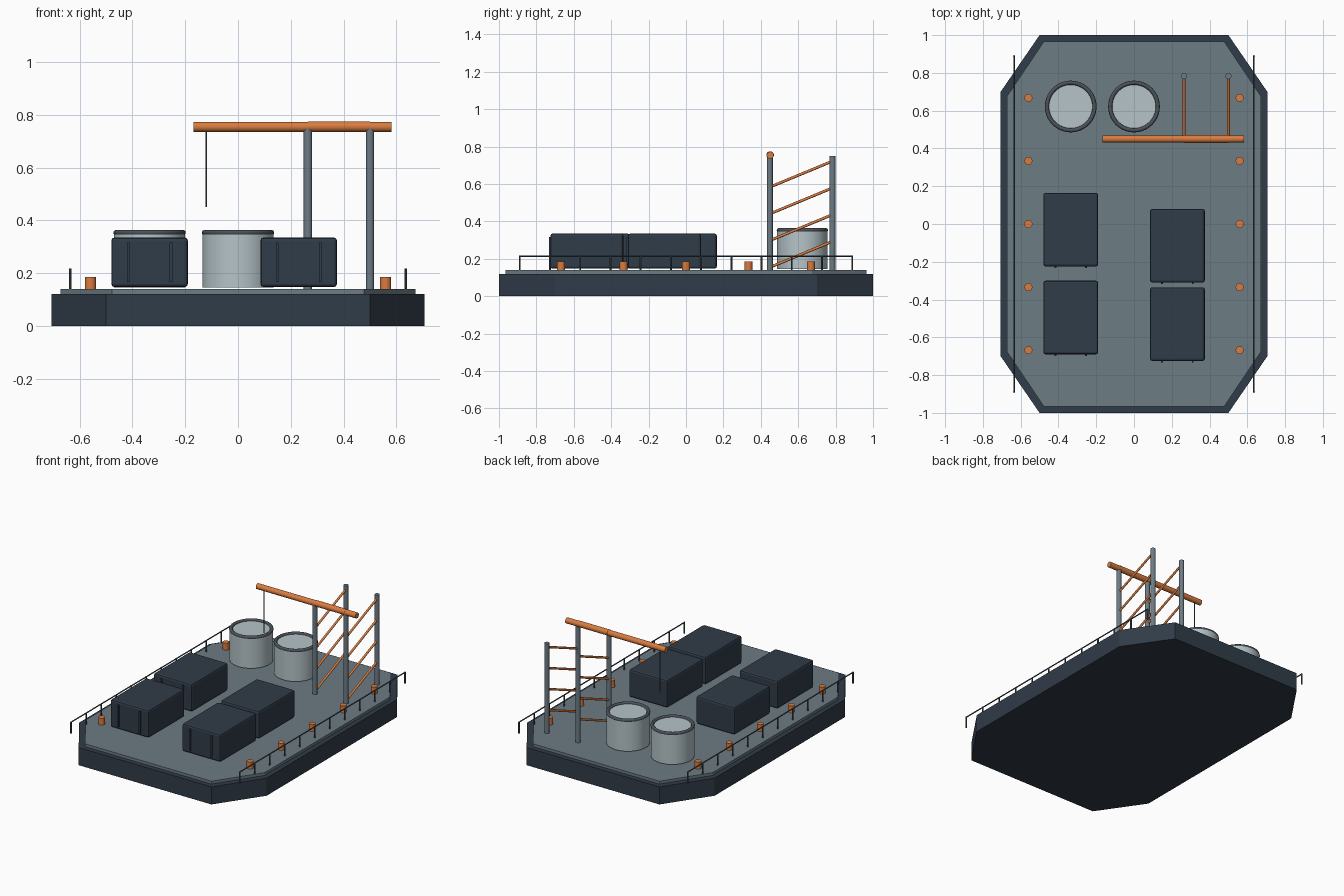
import bpy, bmesh
from math import radians
from mathutils import Vector

if "Cube" in bpy.data.objects:
    bpy.data.objects.remove(bpy.data.objects["Cube"])


def material(name, rgb):
    m = bpy.data.materials.new(name)
    m.diffuse_color = (*rgb, 1)
    m.use_nodes = True
    m.node_tree.nodes["Principled BSDF"].inputs["Base Color"].default_value = m.diffuse_color
    return m


DARK = material("dark_steel", (0.03, 0.045, 0.065))
DECK = material("deck_grey", (0.15, 0.20, 0.23))
PALE = material("pale_tank", (0.46, 0.55, 0.58))
ORANGE = material("safety_orange", (0.70, 0.20, 0.05))
RAIL = material("rail_grey", (0.07, 0.085, 0.10))


def finish(ob, name, mat, smooth=False):
    ob.name = name
    ob.data.materials.append(mat)
    if smooth:
        bpy.ops.object.shade_smooth_by_angle(angle=radians(40))
    return ob


def rod(name, a, b, r, mat, sides=16):
    a, b = Vector(a), Vector(b)
    d = b - a
    bpy.ops.mesh.primitive_cylinder_add(vertices=sides, radius=r, depth=d.length,
                                        location=(a + b) / 2,
                                        rotation=d.to_track_quat('Z', 'Y').to_euler())
    return finish(bpy.context.object, name, mat, True)


def slab(name, hx, hy, cx, cy, z0, z1, mat):
    # octagonal plate: half sizes hx, hy; flat edges end at cx, cy
    pts = [(cx, -hy), (hx, -cy), (hx, cy), (cx, hy),
           (-cx, hy), (-hx, cy), (-hx, -cy), (-cx, -hy)]
    bm = bmesh.new()
    face = bm.faces.new([bm.verts.new((x, y, z0)) for x, y in pts])
    ext = bmesh.ops.extrude_face_region(bm, geom=[face])
    top = [v for v in ext["geom"] if isinstance(v, bmesh.types.BMVert)]
    bmesh.ops.translate(bm, verts=top, vec=(0, 0, z1 - z0))
    bmesh.ops.recalc_face_normals(bm, faces=bm.faces)
    me = bpy.data.meshes.new(name)
    bm.to_mesh(me)
    bm.free()
    ob = bpy.data.objects.new(name, me)
    bpy.context.collection.objects.link(ob)
    return finish(ob, name, mat)


def box(name, loc, size, mat, bevel=0.0):
    bpy.ops.mesh.primitive_cube_add(size=1, location=loc)
    ob = bpy.context.object
    ob.scale = size
    bpy.ops.object.transform_apply(location=False, rotation=False, scale=True)
    if bevel:
        mod = ob.modifiers.new("bevel", 'BEVEL')
        mod.width = bevel
        mod.segments = 2
    return finish(ob, name, mat)


# Hull and deck plate
slab("hull", 0.706, 1.0, 0.5, 0.7, 0, 0.12, DARK)
slab("deck", 0.673, 0.966, 0.477, 0.675, 0.118, 0.139, DECK)

# Cargo containers with two ribs on the front end
for x, y in [(-0.335, -0.495), (-0.335, -0.03), (0.23, -0.53), (0.23, -0.115)]:
    box("container", (x, y, 0.241), (0.29, 0.39, 0.188), DARK, 0.012)
    for s in (-1, 1):
        box("container_rib", (x + s * 0.081, y - 0.197, 0.241),
            (0.01, 0.012, 0.15), DARK)

# Storage tanks with a rolled rim
for x in (-0.335, 0):
    rod("tank", (x, 0.622, 0.146), (x, 0.622, 0.352), 0.135, PALE, 40)
    bpy.ops.mesh.primitive_torus_add(location=(x, 0.622, 0.353), major_radius=0.126,
                                     minor_radius=0.011, major_segments=40,
                                     minor_segments=10)
    finish(bpy.context.object, "tank_rim", RAIL, True)

# Crane tower: four posts and sloped braces
for x in (0.265, 0.5):
    for y in (0.448, 0.783):
        rod("crane_post", (x, y, 0.139), (x, y, 0.75), 0.016, DECK)
    for i in range(4):
        z = 0.155 + i * 0.143
        rod("crane_brace", (x, 0.45, z), (x, 0.783, z + 0.138), 0.0075, ORANGE, 10)

# Boom, crossbar and hanging cable
rod("boom", (-0.168, 0.45, 0.754), (0.582, 0.45, 0.754), 0.019, ORANGE)
rod("crossbar", (0.265, 0.45, 0.755), (0.5, 0.45, 0.755), 0.02, ORANGE)
rod("cable", (-0.12, 0.45, 0.45), (-0.12, 0.45, 0.75), 0.003, RAIL, 8)

# Bollards and railings on both sides
for s in (-1, 1):
    for i in range(5):
        y = (i - 2) * 0.334
        rod("bollard", (s * 0.559, y, 0.137), (s * 0.559, y, 0.186), 0.021, ORANGE, 20)
    x = s * 0.635
    for i in range(12):
        y = -0.889 + i * 1.778 / 11
        rod("rail_post", (x, y, 0.139), (x, y, 0.217), 0.005, RAIL, 8)
    rod("handrail", (x, -0.889, 0.214), (x, 0.889, 0.214), 0.004, RAIL, 8)
